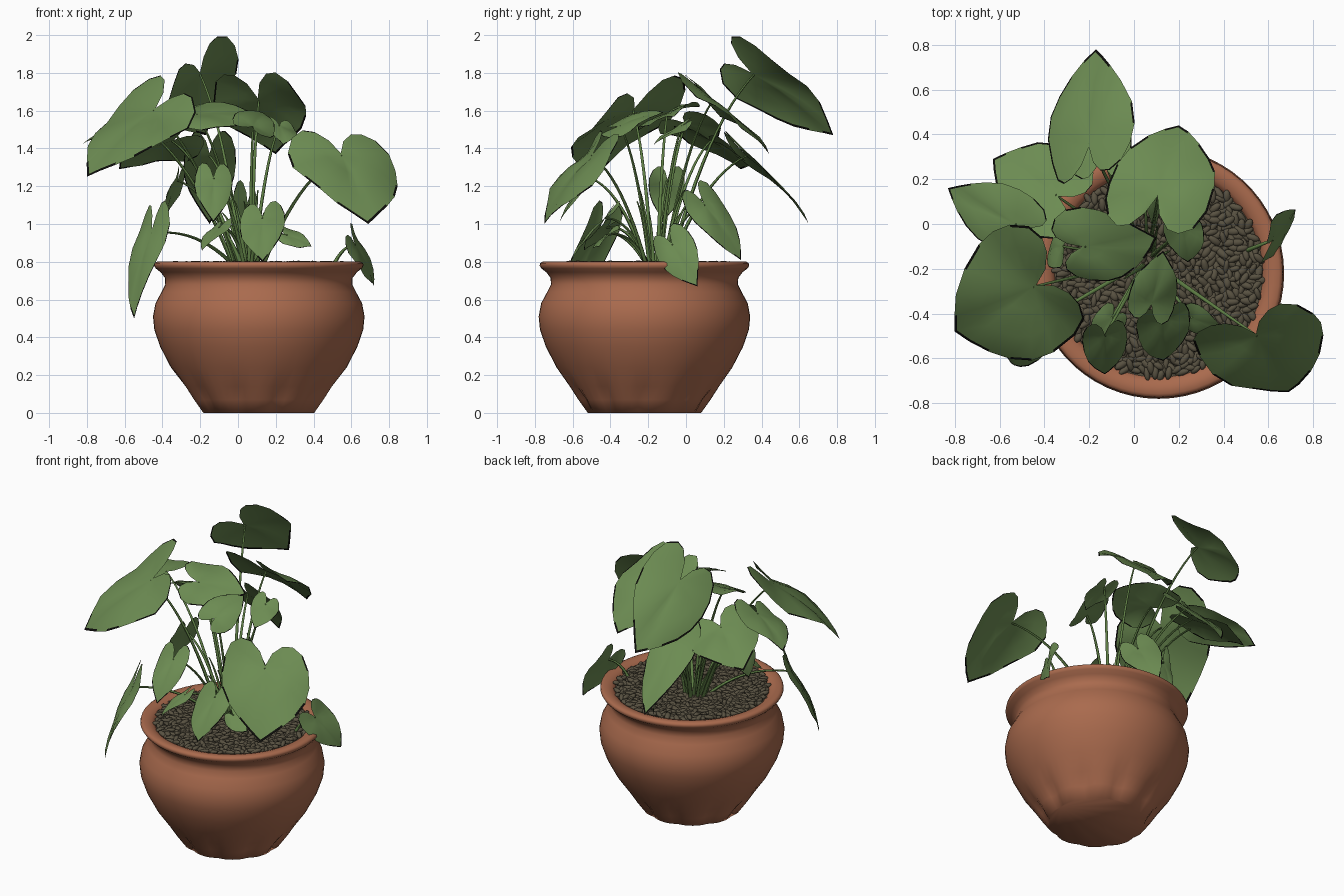
import bpy, bmesh, math, random
from mathutils import Vector, Matrix

if "Cube" in bpy.data.objects:
    bpy.data.objects.remove(bpy.data.objects["Cube"])

random.seed(4)
CX, CY = 0.11, -0.22          # pot centre


def material(name, rgb):
    m = bpy.data.materials.new(name)
    m.diffuse_color = (*rgb, 1)
    m.use_nodes = True
    m.node_tree.nodes["Principled BSDF"].inputs["Base Color"].default_value = m.diffuse_color
    return m


TERRACOTTA = material("terracotta", (0.40, 0.145, 0.075))
PEBBLE = material("brown_pebble", (0.098, 0.083, 0.053))
LEAF = material("leaf_green", (0.15, 0.26, 0.085))
EDGE = material("withered_black", (0.004, 0.004, 0.003))
STEM = material("stem_green", (0.115, 0.215, 0.06))


def finish(name, bm, mats, angle=60):
    me = bpy.data.meshes.new(name)
    bm.to_mesh(me)
    bm.free()
    ob = bpy.data.objects.new(name, me)
    bpy.context.collection.objects.link(ob)
    for m in mats:
        me.materials.append(m)
    bpy.ops.object.select_all(action='DESELECT')
    ob.select_set(True)
    bpy.context.view_layer.objects.active = ob
    bpy.ops.object.shade_smooth_by_angle(angle=math.radians(angle))
    return ob


def skin(bm, rings, closed=True):
    for a, b in zip(rings, rings[1:]):
        n = len(a)
        for i in range(n if closed else n - 1):
            j = (i + 1) % n
            bm.faces.new((a[i], a[j], b[j], b[i]))


# Pot: lathed profile with shallow flutes near the foot
def make_pot():
    profile = [(0.30, 0.0), (0.35, 0.07), (0.395, 0.14), (0.465, 0.24), (0.522, 0.35),
               (0.553, 0.44), (0.56, 0.51), (0.547, 0.58), (0.515, 0.64), (0.495, 0.68),
               (0.497, 0.715), (0.52, 0.745), (0.546, 0.765), (0.555, 0.78), (0.552, 0.793),
               (0.538, 0.801), (0.51, 0.80), (0.485, 0.792), (0.465, 0.775), (0.455, 0.73)]
    bm = bmesh.new()
    rings, n = [], 60
    for r, z in profile:
        ring = []
        for i in range(n):
            t = 2 * math.pi * i / n
            dent = 0.028 * max(0, math.cos(10 * t)) * max(0, 1 - abs(z - 0.07) / 0.12)
            ring.append(bm.verts.new((CX + (r - dent) * math.cos(t),
                                      CY + (r - dent) * math.sin(t), z)))
        rings.append(ring)
    skin(bm, rings)
    bm.faces.new(rings[0][::-1])
    finish("pot", bm, [TERRACOTTA], 80)


# Soil disc and loose pebbles
def make_soil():
    bm = bmesh.new()
    bmesh.ops.create_circle(bm, cap_ends=True, segments=48, radius=0.465,
                            matrix=Matrix.Translation((CX, CY, 0.772)))
    finish("soil", bm, [PEBBLE])
    bm = bmesh.new()
    count = 800
    for i in range(count):
        r, t = 0.46 * math.sqrt((i + 0.5) / count), i * 2.39996
        m = (Matrix.Translation((CX + r * math.cos(t), CY + r * math.sin(t),
                                 random.uniform(0.774, 0.790)))
             @ Matrix.Rotation(random.uniform(0, 6.28), 4, 'Z')
             @ Matrix.Rotation(random.uniform(-0.35, 0.35), 4, 'Y')
             @ Matrix.Diagonal((random.uniform(0.026, 0.038), random.uniform(0.013, 0.018), 0.014, 1)))
        bmesh.ops.create_icosphere(bm, subdivisions=2, radius=1, matrix=m)
    finish("pebbles", bm, [PEBBLE])


# Right half of a heart outline: (along the midrib, across)
HEART = [(-0.04, 0.0), (-0.22, 0.14), (-0.34, 0.36), (-0.36, 0.58), (-0.27, 0.82), (-0.08, 0.97),
         (0.14, 1.0), (0.36, 0.93), (0.56, 0.75), (0.74, 0.49), (0.89, 0.22), (1.0, 0.0)]


def make_leaf(name, base, tip, across, lobe=1.0):
    base, tip, across = Vector(base), Vector(tip), Vector(across)
    axis, half = tip - base, across / 2
    up = axis.cross(half).normalized()
    if up.z < 0:
        up, half = -up, -half
    length, width = axis.length, half.length
    phase = random.uniform(0, 6.28)
    bm = bmesh.new()

    def point(u, v):
        if u < 0:
            u *= lobe
        h = length * 0.22 * max(u, 0) * (1 - u)              # arched midrib
        h += width * (0.14 * abs(v) - 0.26 * v * v)          # creased, drooping sides
        h += width * 0.09 * abs(v) * math.sin(6 * u + phase + 2 * v)
        return bm.verts.new(base + axis * u + half * v + up * h)

    outline = HEART + [(u, -v) for u, v in HEART[-2::-1]]
    rings = [[point(u * k, v * k) for u, v in outline] for k in (0.3, 0.65, 0.965, 1.0)]
    skin(bm, rings, closed=False)
    centre = bm.verts.new(base)
    for a, b in zip(rings[0], rings[0][1:]):
        bm.faces.new((centre, a, b))
    # withered dark patches along the margin, always at the tip
    margin, point_end = set(rings[3]), rings[3][len(HEART) - 1]
    for f in bm.faces:
        if any(v in margin for v in f.verts):
            if point_end in f.verts or random.random() < 0.5:
                f.material_index = 1
    bmesh.ops.recalc_face_normals(bm, faces=bm.faces)
    bm.normal_update()
    if sum((f.normal for f in bm.faces), Vector()).dot(up) < 0:
        bmesh.ops.reverse_faces(bm, faces=bm.faces)
    finish(name, bm, [LEAF, EDGE], 80)


def make_stem(name, start, end, lift, r0=0.011, r1=0.005):
    start, end = Vector(start), Vector(end)
    ctrl = start.lerp(end, 0.45)
    ctrl.z = start.z + (end.z - start.z) * 0.65 + lift
    bm = bmesh.new()
    rings = []
    for i in range(13):
        t = i / 12
        p = start * (1 - t) ** 2 + ctrl * (2 * t * (1 - t)) + end * t * t
        d = ((ctrl - start) * (1 - t) + (end - ctrl) * t).normalized()
        q = d.to_track_quat('Z', 'Y')
        r = r0 + (r1 - r0) * t
        rings.append([bm.verts.new(p + q @ Vector((r * math.cos(a), r * math.sin(a), 0)))
                      for a in (k * math.pi / 3 for k in range(6))])
    skin(bm, rings)
    bm.faces.new(rings[0][::-1])
    bm.faces.new(rings[-1])
    finish(name, bm, [STEM])


# Leaves: stem joint, tip, width vector, optional back-lobe length
high_leaves = [
    ((-0.20, 0.36, 1.79), (-0.17, 0.78, 1.47), (0.37, 0.09, 0.28)),
    ((0.11, 0.14, 1.65), (0.20, 0.44, 1.37), (0.47, -0.05, 0.03), 1.5),
    ((-0.45, -0.28, 1.60), (-0.80, -0.48, 1.25), (-0.28, 0.53, 0.18)),
    ((0.55, -0.50, 1.36), (0.69, -0.75, 1.00), (0.54, 0.16, -0.03)),
    ((-0.22, -0.10, 1.58), (0.10, -0.06, 1.57), (0.12, -0.32, -0.14)),
    ((0.08, -0.35, 1.52), (0.13, -0.12, 1.59), (0.21, -0.05, -0.10)),
    ((0.22, -0.02, 1.52), (0.24, -0.17, 1.42), (0.18, 0.00, -0.04)),
    ((-0.35, 0.13, 1.44), (-0.63, 0.29, 1.29), (0.22, 0.36, -0.12)),
    ((-0.53, 0.00, 1.53), (-0.83, 0.16, 1.42), (0.12, 0.26, 0.08)),
    ((-0.15, 0.32, 1.36), (-0.15, 0.65, 1.00), (0.28, 0.02, 0.02)),
]
low_leaves = [
    ((-0.13, -0.50, 1.24), (-0.13, -0.67, 1.01), (0.20, 0.02, 0.00)),
    ((0.13, -0.43, 1.03), (0.13, -0.61, 0.80), (0.24, 0.04, 0.04)),
    ((-0.46, -0.46, 0.95), (-0.55, -0.62, 0.50), (0.16, -0.18, 0.04)),
    ((0.62, -0.07, 0.89), (0.72, 0.06, 0.67), (0.03, 0.18, 0.12)),
    ((0.26, -0.42, 0.94), (0.39, -0.46, 0.88), (0.02, 0.12, 0.09)),
    ((0.05, 0.10, 1.10), (0.04, 0.29, 0.81), (0.14, -0.15, -0.10)),
    ((-0.10, -0.42, 0.98), (-0.19, -0.54, 0.86), (0.11, -0.08, 0.02)),
    ((-0.32, -0.10, 1.23), (-0.38, -0.12, 1.02), (0.06, 0.19, 0.00)),
]

make_pot()
make_soil()
for i, leaf in enumerate(high_leaves + low_leaves, 1):
    make_leaf(f"leaf_{i:02d}", *leaf)
    joint = leaf[0]
    out = Vector((joint[0] - 0.06, joint[1] + 0.16)) * 0.14
    root, lift = (0.06 + out.x, -0.16 + out.y, 0.77), 0.10
    if joint[0] > 0.6:                       # leaf resting on the rim
        root, lift = (0.50, -0.12, 0.77), 0.04
    make_stem(f"leaf_stem_{i:02d}", root, joint, lift)

# Bare young shoots in the middle of the clump
for i in range(8):
    a = i * 2.4
    make_stem(f"young_shoot_{i + 1}", (0.06 + 0.04 * math.cos(a), -0.15 + 0.04 * math.sin(a), 0.77),
              (0.02 + 0.14 * math.cos(a), -0.12 + 0.14 * math.sin(a), 1.0 + 0.06 * (i % 4)),
              0.04, 0.013, 0.003)
